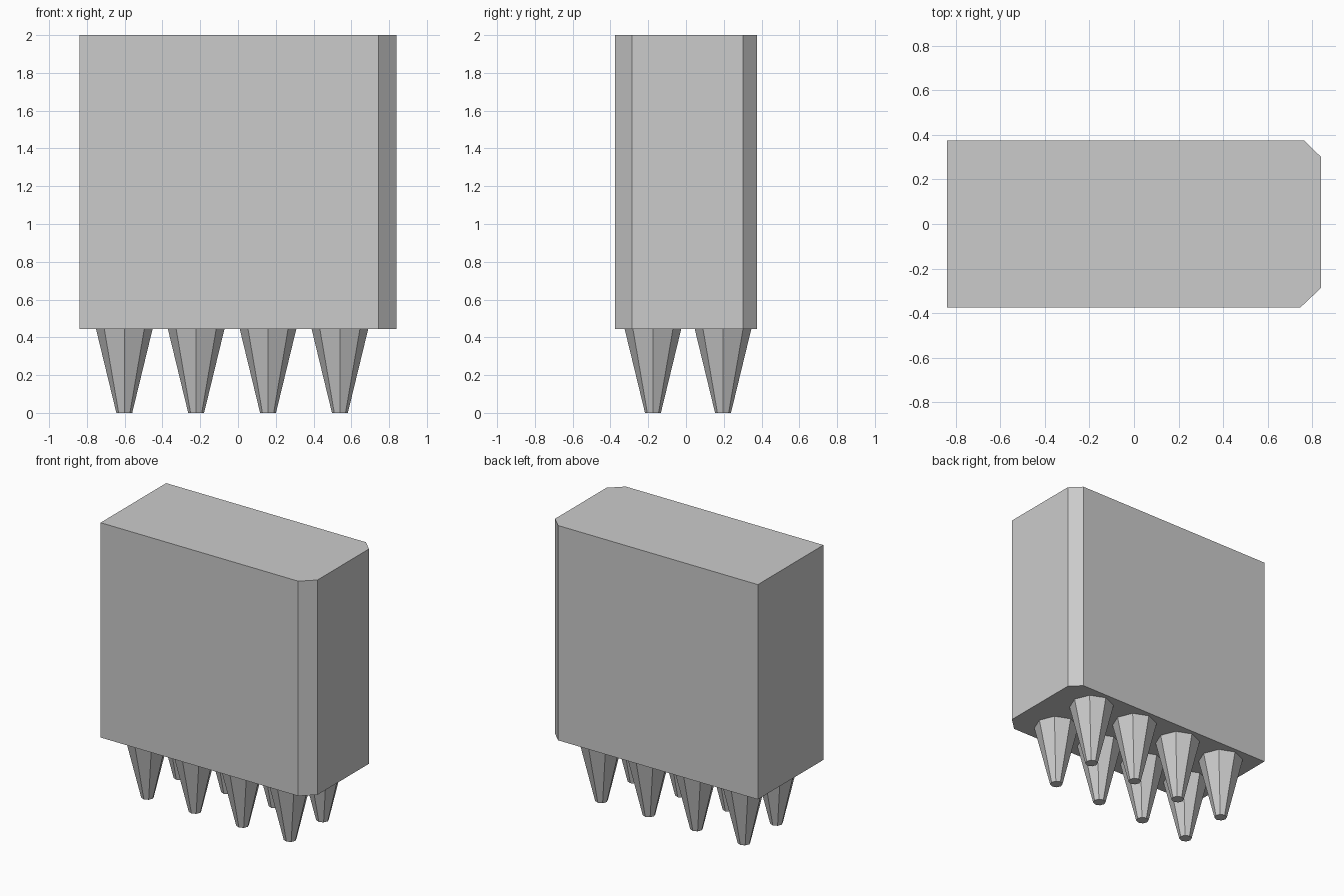
import bpy
import bmesh

cube = bpy.data.objects.get("Cube")
if cube:
    bpy.data.objects.remove(cube, do_unlink=True)

grey = bpy.data.materials.new("plain grey")
grey.use_nodes = True
colour = (0.6, 0.6, 0.6, 1)
grey.diffuse_color = colour
grey.node_tree.nodes["Principled BSDF"].inputs["Base Color"].default_value = colour


def add_object(name, bm):
    mesh = bpy.data.meshes.new(name)
    bmesh.ops.recalc_face_normals(bm, faces=bm.faces)
    bm.to_mesh(mesh)
    bm.free()
    mesh.materials.append(grey)
    obj = bpy.data.objects.new(name, mesh)
    bpy.context.scene.collection.objects.link(obj)
    return obj


BASE, TOP = 0.445, 2.0

# Body: a slab outline with two clipped corners on the +x end, extruded upward
outline = [(-0.838, -0.375), (0.745, -0.375), (0.838, -0.287),
           (0.838, 0.301), (0.762, 0.375), (-0.838, 0.375)]
bm = bmesh.new()
floor = bm.faces.new([bm.verts.new((x, y, BASE)) for x, y in outline])
extruded = bmesh.ops.extrude_face_region(bm, geom=[floor], use_keep_orig=True)
top_verts = [v for v in extruded["geom"] if isinstance(v, bmesh.types.BMVert)]
bmesh.ops.translate(bm, verts=top_verts, vec=(0, 0, TOP - BASE))
add_object("body", bm)

# Legs: two rows of four tapered octagonal pegs
for row, y in (("front", -0.175), ("back", 0.196)):
    for i in range(4):
        bm = bmesh.new()
        bmesh.ops.create_cone(bm, cap_ends=True, segments=8,
                              radius1=0.042, radius2=0.15, depth=BASE)
        leg = add_object(f"{row}_leg_{i + 1}", bm)
        leg.location = (-0.602 + 0.3805 * i, y, BASE / 2)
